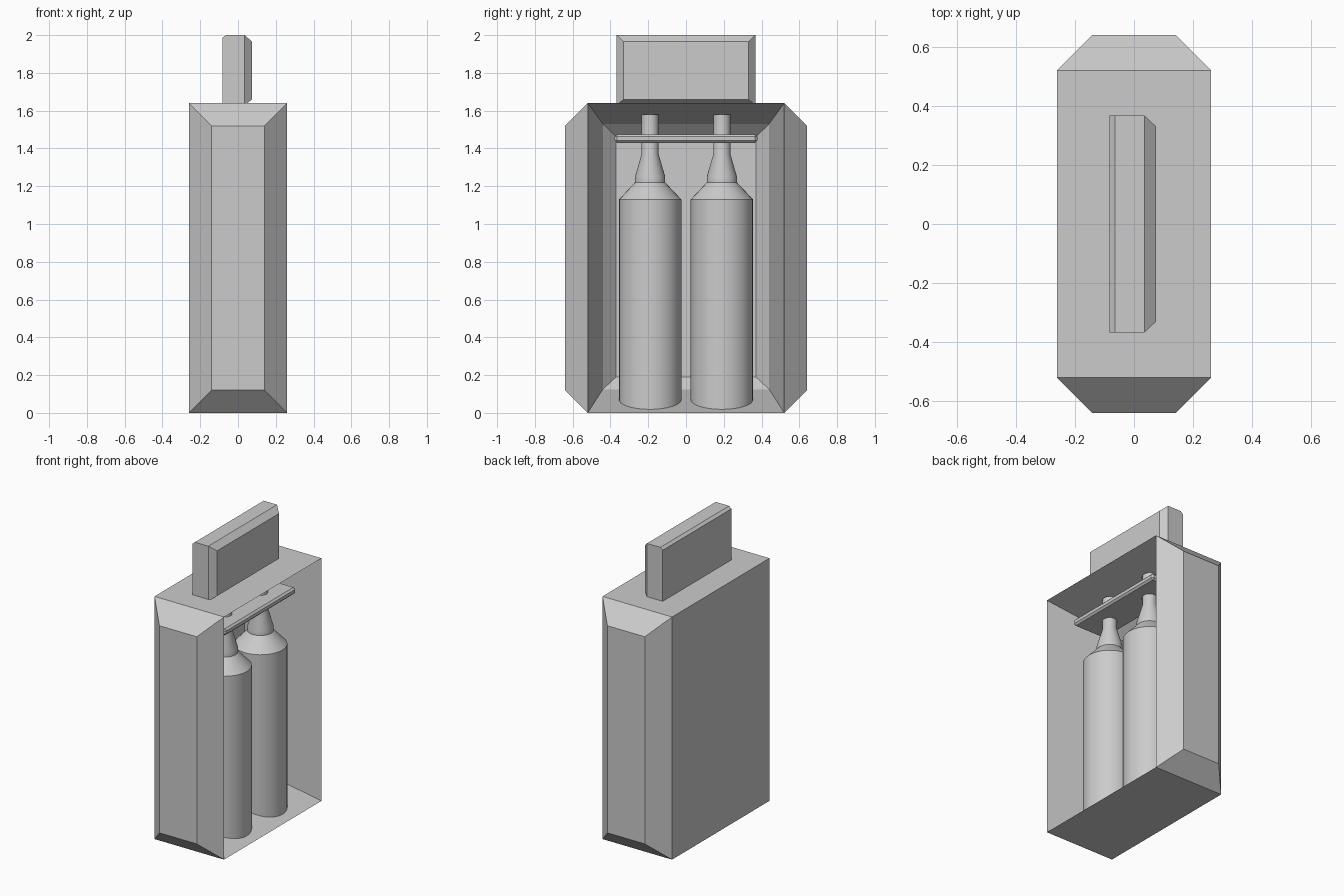
import bpy
import bmesh
import math

if "Cube" in bpy.data.objects:
    bpy.data.objects.remove(bpy.data.objects["Cube"], do_unlink=True)

GREY = (0.6, 0.6, 0.6, 1.0)
grey = bpy.data.materials.new("plain grey")
grey.use_nodes = True
grey.diffuse_color = GREY
grey.node_tree.nodes["Principled BSDF"].inputs["Base Color"].default_value = GREY


def rect_x(x, y, z0, z1):
    """Rectangle facing along x, centred on y = 0."""
    return [(x, -y, z0), (x, y, z0), (x, y, z1), (x, -y, z1)]


def rect_y(y, x, z0, z1):
    """Rectangle facing along y, centred on x = 0."""
    return [(-x, y, z0), (x, y, z0), (x, y, z1), (-x, y, z1)]


def loft(bm, rings, cap_start=True, cap_end=True, skip=()):
    """Join rings of points with quads; skip lists (ring, side) to leave open."""
    loops = [[bm.verts.new(p) for p in ring] for ring in rings]
    n = len(rings[0])
    for r, (a, b) in enumerate(zip(loops, loops[1:])):
        for i in range(n):
            if (r, i) not in skip:
                j = (i + 1) % n
                bm.faces.new((a[i], a[j], b[j], b[i]))
    if cap_start:
        bm.faces.new(loops[0][::-1])
    if cap_end:
        bm.faces.new(loops[-1])


def finish(bm, name, smooth=False):
    bmesh.ops.remove_doubles(bm, verts=bm.verts[:], dist=0.0005)
    bmesh.ops.recalc_face_normals(bm, faces=bm.faces[:])
    mesh = bpy.data.meshes.new(name)
    bm.to_mesh(mesh)
    bm.free()
    mesh.materials.append(grey)
    obj = bpy.data.objects.new(name, mesh)
    bpy.context.collection.objects.link(obj)
    if smooth:
        bpy.ops.object.select_all(action="DESELECT")
        obj.select_set(True)
        bpy.context.view_layer.objects.active = obj
        bpy.ops.object.shade_smooth_by_angle(angle=math.radians(20))
    return obj


# Case: chamfered ends, open on the +x side with a tapering recess
bm = bmesh.new()
loft(bm, [rect_y(-0.64, 0.14, 0.12, 1.52), rect_y(-0.52, 0.26, 0, 1.64),
          rect_y(0.52, 0.26, 0, 1.64), rect_y(0.64, 0.14, 0.12, 1.52)],
     skip={(1, 1)})
loft(bm, [rect_x(0.26, 0.52, 0, 1.64), rect_x(-0.14, 0.44, 0.125, 1.53),
          rect_x(-0.21, 0.37, 0.19, 1.46)], cap_start=False)
finish(bm, "case")

# Grip block on top, with a wide chamfer round its +x face
bm = bmesh.new()
loft(bm, [rect_x(-0.083, 0.367, 1.63, 1.985), rect_x(-0.065, 0.367, 1.63, 2.0),
          rect_x(0.035, 0.367, 1.63, 2.0), rect_x(0.075, 0.33, 1.66, 1.965)])
finish(bm, "top_grip")

# Shelf holding the bottle necks
bm = bmesh.new()
loft(bm, [rect_x(-0.08, 0.378, 1.43, 1.475), rect_x(0.17, 0.378, 1.43, 1.475)])
bmesh.ops.bevel(bm, geom=bm.edges[:], offset=0.012, segments=1, affect="EDGES")
finish(bm, "neck_shelf")

# Bottles: one turned profile, used twice
PROFILE = [(0.165, 0.01), (0.165, 1.13), (0.08, 1.22), (0.08, 1.25),
           (0.045, 1.37), (0.045, 1.58)]
SIDES = 32
for name, y in (("front_bottle", -0.19), ("back_bottle", 0.19)):
    bm = bmesh.new()
    loft(bm, [[(0.035 + r * math.cos(math.tau * k / SIDES),
                y + r * math.sin(math.tau * k / SIDES), z)
               for k in range(SIDES)] for r, z in PROFILE])
    finish(bm, name, smooth=True)
